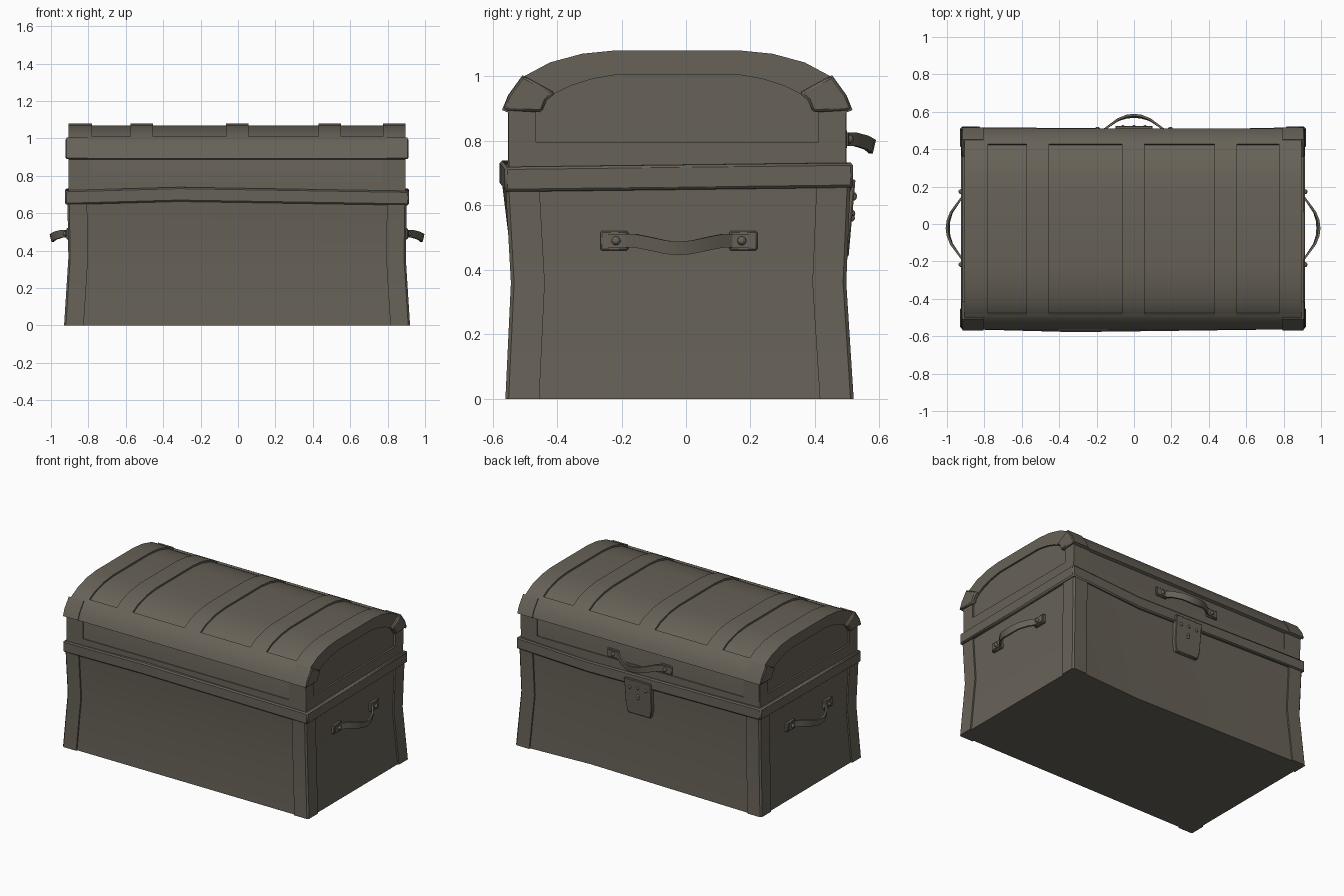
import bpy, bmesh, math
from mathutils import Vector

if "Cube" in bpy.data.objects:
    bpy.data.objects.remove(bpy.data.objects["Cube"])

mat = bpy.data.materials.new("weathered brown grey")
mat.diffuse_color = (0.136, 0.122, 0.096, 1)
mat.use_nodes = True
mat.node_tree.nodes["Principled BSDF"].inputs["Base Color"].default_value = mat.diffuse_color
XC, YC = -0.005, -0.027          # trunk centre


def finish(name, bm, bevel=0):
    bmesh.ops.recalc_face_normals(bm, faces=bm.faces)
    me = bpy.data.meshes.new(name)
    bm.to_mesh(me)
    bm.free()
    me.materials.append(mat)
    ob = bpy.data.objects.new(name, me)
    bpy.context.collection.objects.link(ob)
    bpy.context.view_layer.objects.active = ob
    for o in bpy.context.selected_objects:
        o.select_set(False)
    ob.select_set(True)
    bpy.ops.object.shade_smooth_by_angle(angle=math.radians(28))
    if bevel:
        m = ob.modifiers.new("bevel", 'BEVEL')
        m.width, m.segments, m.limit_method = bevel, 1, 'ANGLE'
        m.angle_limit = math.radians(45)
    return ob


def loft(name, loops, closed=False, bevel=0):
    """Join equal-length loops; cap the ends, or close into a ring."""
    bm = bmesh.new()
    vs = [[bm.verts.new(p) for p in l] for l in loops]
    n = len(vs[0])
    for a, b in zip(vs, vs[1:] + (vs[:1] if closed else [])):
        for i in range(n):
            j = (i + 1) % n
            bm.faces.new((a[i], a[j], b[j], b[i]))
    if not closed:
        bm.faces.new(vs[0])
        bm.faces.new(vs[-1])
    return finish(name, bm, bevel)


def box(name, x0, x1, y0, y1, z0, z1, bevel=0):
    ring = [(x0, y0), (x1, y0), (x1, y1), (x0, y1)]
    return loft(name, [[(x, y, z) for x, y in ring] for z in (z0, z1)], bevel=bevel)


def prism(name, yz, x0, x1, bevel=0):
    return loft(name, [[(x, y, z) for y, z in yz] for x in (x0, x1)], bevel=bevel)


# body: flared walls with raised corner strips
def body_ring(z, x0, x1, y0, y1, bulge, dent):
    w, d, c = 0.105, 0.01, 0.01
    pts = [(x0 + c, y0), (x0 + w, y0), (x0 + w, y0 + d), (-0.32, y0 + d - bulge),
           (x1 - w, y0 + d), (x1 - w, y0), (x1 - c, y0),
           (x1, y0 + c), (x1, y0 + w), (x1 - d, y0 + w), (x1 - d, y1 - w), (x1, y1 - w), (x1, y1 - c),
           (x1 - c, y1), (x1 - w, y1), (x1 - w, y1 - d), (0.38, y1 - d - dent),
           (x0 + w, y1 - d), (x0 + w, y1), (x0 + c, y1),
           (x0, y1 - c), (x0, y1 - w), (x0 + d, y1 - w), (x0 + d, y0 + w), (x0, y0 + w), (x0, y0 + c)]
    return [(x, y, z) for x, y in pts]


loft("trunk_body", [body_ring(0, -0.93, 0.92, -0.56, 0.52, 0, 0.025),
                    body_ring(0.36, -0.907, 0.897, -0.543, 0.497, 0, 0.015),
                    body_ring(0.665, -0.912, 0.902, -0.56, 0.51, 0.02, 0.01)])

# uneven rim band around the opening
band = [(-0.925, -0.562, 0.645), (-0.32, -0.578, 0.662), (0.915, -0.562, 0.642),
        (0.915, 0.518, 0.655), (0.38, 0.507, 0.63), (-0.925, 0.518, 0.655)]
H = 0.077
inner = [(x * 0.94, y * 0.92, z) for x, y, z in band]
up = lambda l: [(x, y, z + H) for x, y, z in l]
loft("rim_band", [band, up(band), up(inner), inner], closed=True, bevel=0.008)

# lid profile: half widths and heights of the outer dome and the end panel
dome = [(0.538, 0.893), (0.52, 0.938), (0.475, 1.0), (0.395, 1.043), (0.295, 1.07), (0.195, 1.08)]
panel = [(0.438, 0.89), (0.415, 0.92), (0.383, 0.945), (0.333, 0.97), (0.263, 0.992), (0.183, 1.006)]


def mirror(half):
    return [(YC - h, z) for h, z in half] + [(YC + h, z) for h, z in reversed(half)]


def shrink(half, d):
    """Offset a half profile towards the inside of the dome."""
    out = []
    for i, (h, z) in enumerate(half):
        a, b = half[max(i - 1, 0)], half[min(i + 1, len(half) - 1)]
        t = Vector((b[0] - a[0], b[1] - a[1])).normalized()
        out.append((h - d * t.y, z + d * t.x) if t.length else (h, z))
    return out


core = shrink(dome, 0.012)
core[0] = (0.52, 0.893)
prism("lid_core", mirror([(0.518, 0.665)] + core), XC - 0.888, XC + 0.888)

# raised straps over the dome
thick = shrink(dome, 0.024)
for a, b in ((-0.905, -0.78), (-0.575, -0.455), (-0.065, 0.055), (0.43, 0.55), (0.775, 0.893)):
    prism("dome_strap", mirror(dome) + mirror(thick)[::-1], a, b)

# front and back rails, end frames, corner caps
low = dome[:3] + [(0.455, 1.011)]
rail = low + shrink(low, 0.026)[::-1]
cap_line = shrink(dome[:3], -0.006)
cap_face = cap_line + [(0.378, 0.948), (0.405, 0.925), (0.42, 0.888)]
cap_wrap = cap_line + shrink(dome[:3], 0.01)[::-1]
for s in (-1, 1):
    side = "front" if s < 0 else "back"
    prism(side + "_dome_rail", [(YC + s * h, z) for h, z in rail], -0.905, 0.893)
    y0, y1 = sorted((YC + s * 0.505, YC + s * 0.525))
    box(side + "_lid_lower_rail", -0.9, 0.89, y0, y1, 0.665, 0.77)
    for e in (-1, 1):
        xa, xb = sorted((XC + e * 0.775, XC + e * 0.894))
        box(side + "_lid_corner_post", xa, xb, y0, y1, 0.665, 0.9)
        prism("lid_corner_cap", [(YC + s * h, z) for h, z in cap_face],
              XC + e * 0.885, XC + e * 0.917, bevel=0.008)
        prism("lid_corner_wrap", [(YC + s * h, z) for h, z in cap_wrap],
              XC + e * 0.8, XC + e * 0.912)

outline = mirror([(0.522, 0.665), (0.524, 0.893)] + dome[1:])
opening = mirror([(0.438, 0.797)] + panel)
for e in (-1, 1):
    at = lambda prof, x: [(XC + e * x, y, z) for y, z in prof]
    loft("lid_end_frame", [at(outline, 0.87), at(outline, 0.9), at(opening, 0.9), at(opening, 0.87)],
         closed=True)


# handles: two riveted plates with a drooping strap
def dome_rivet(bm, centre, r):
    v = bmesh.ops.create_uvsphere(bm, u_segments=10, v_segments=6, radius=r)["verts"]
    bmesh.ops.translate(bm, verts=v, vec=centre)


def handle(name, origin, u, n):
    o, u, n, z = Vector(origin), Vector(u), Vector(n), Vector((0, 0, 1))
    half = [(-0.235, 0.01, 0, 0), (-0.165, 0.013, 0, 0), (-0.135, 0.035, 0, 0),
            (-0.085, 0.072, -0.01, 0.004), (-0.04, 0.09, -0.02, 0.008), (0, 0.095, -0.024, 0.01)]
    path = half + [(-a, b, c, t) for a, b, c, t in half[-2::-1]]
    loops = []
    for i, (a, b, c, t) in enumerate(path):
        p, q = path[max(i - 1, 0)], path[min(i + 1, len(path) - 1)]
        tan = u * (q[0] - p[0]) + n * (q[1] - p[1])
        side = (n * tan.dot(u) - u * tan.dot(n)).normalized() * 0.006
        m = o + u * a + n * b + z * c
        v, lean = z * 0.021, n * t
        loops.append([m - side - v - lean, m + side - v - lean, m + side + v, m - side + v])
    loft(name + "_strap", loops)
    bm = bmesh.new()
    for s in (-1, 1):
        dome_rivet(bm, o + u * s * 0.195 + n * 0.018, 0.014)
        cs = [o + u * (s * 0.2 + i * 0.043) + z * (j * 0.03) for i, j in ((-1, -1), (1, -1), (1, 1), (-1, 1))]
        loft(name + "_plate", [[c - n * 0.02 for c in cs], [c + n * 0.012 for c in cs]], bevel=0.004)
    finish(name + "_rivets", bm)


handle("right_handle", (0.896, -0.022, 0.49), (0, 1, 0), (1, 0, 0))
handle("left_handle", (-0.906, -0.022, 0.49), (0, 1, 0), (-1, 0, 0))
handle("back_handle", (0, 0.488, 0.805), (1, 0, 0), (0, 1, 0))

# lock plate on the back with rivets and a keyhole boss
lock = [(-0.1, 0.68), (0.1, 0.68), (0.098, 0.5), (0.085, 0.44), (-0.085, 0.44), (-0.098, 0.5)]
slope = lambda z: 0.49 + (z - 0.44) * 0.09
loft("lock_plate", [[(x, slope(z) + d, z) for x, z in lock] for d in (-0.03, 0.014)], bevel=0.004)
bm = bmesh.new()
for x, z in ((-0.06, 0.625), (0.06, 0.625), (0, 0.63), (0, 0.575), (0, 0.56)):
    dome_rivet(bm, (x, slope(z) + 0.012, z), 0.011)
finish("lock_rivets", bm)
